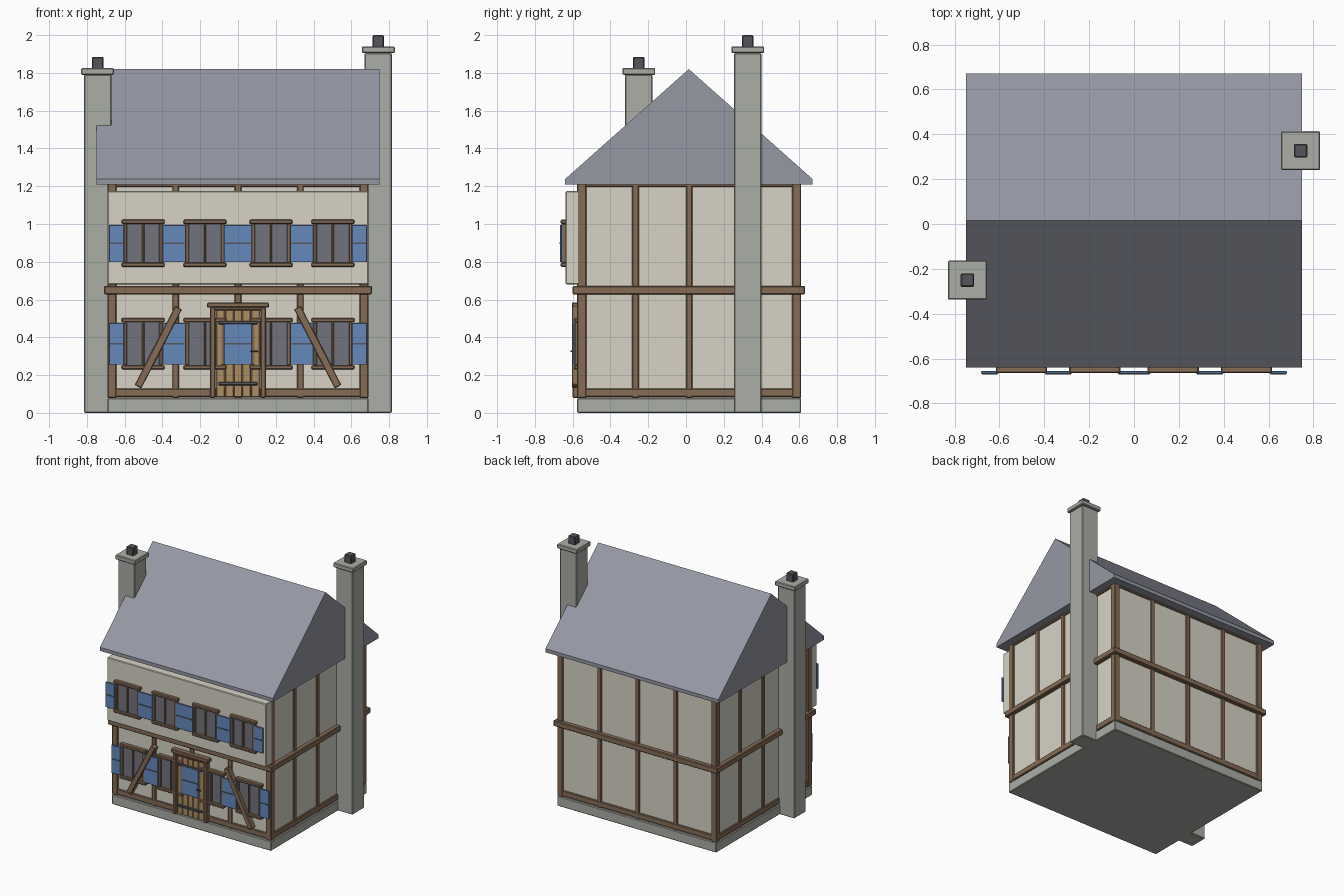
import bpy, bmesh, math

if "Cube" in bpy.data.objects:
    bpy.data.objects.remove(bpy.data.objects["Cube"])


def material(name, r, g, b):
    m = bpy.data.materials.new(name)
    m.diffuse_color = (r, g, b, 1)
    m.use_nodes = True
    m.node_tree.nodes["Principled BSDF"].inputs["Base Color"].default_value = m.diffuse_color
    return m


PLASTER = material("plaster", 0.68, 0.65, 0.56)
TIMBER = material("timber", 0.24, 0.15, 0.09)
STONE = material("stone", 0.41, 0.42, 0.38)
SLATE = material("slate", 0.30, 0.31, 0.37)
BLUE = material("shutter_blue", 0.13, 0.25, 0.50)
GLASS = material("glass", 0.17, 0.17, 0.20)
OAK = material("door_oak", 0.42, 0.27, 0.12)
IRON = material("iron", 0.09, 0.09, 0.11)


def box(name, x0, x1, y0, y1, z0, z1, mat, bevel=0.005, tilt=0):
    """Box between limits, edges softened, optionally tilted about y."""
    bm = bmesh.new()
    bmesh.ops.create_cube(bm, size=1)
    bmesh.ops.scale(bm, vec=(x1 - x0, y1 - y0, z1 - z0), verts=bm.verts)
    me = bpy.data.meshes.new(name)
    bm.to_mesh(me)
    bm.free()
    ob = bpy.data.objects.new(name, me)
    bpy.context.collection.objects.link(ob)
    ob.location = ((x0 + x1) / 2, (y0 + y1) / 2, (z0 + z1) / 2)
    ob.rotation_euler.y = tilt
    me.materials.append(mat)
    if bevel:
        mod = ob.modifiers.new("bevel", 'BEVEL')
        mod.width = bevel
        mod.segments = 1
    return ob


# Body: stone plinth, plastered walls, jettied upper front
box("plinth", -0.69, 0.69, -0.577, 0.61, 0, 0.078, STONE)
box("walls", -0.677, 0.677, -0.563, 0.597, 0.07, 1.22, PLASTER, 0)
box("upper_front_panel", -0.69, 0.69, -0.637, -0.53, 0.68, 1.175, PLASTER)

# Timber rails that run all the way round
box("sill_beam", -0.688, 0.688, -0.573, 0.607, 0.085, 0.13, TIMBER)
box("floor_beam", -0.71, 0.71, -0.6, 0.63, 0.628, 0.672, TIMBER)
box("top_beam", -0.688, 0.688, -0.573, 0.607, 1.197, 1.225, TIMBER)

# Timber posts: corners, then three between on every side
for x in (-0.667, 0.667):
    for y in (-0.552, 0.586):
        box("corner_post", x - 0.024, x + 0.024, y - 0.024, y + 0.024, 0.078, 1.22, TIMBER)
    for y in (-0.267, 0.017, 0.301):
        box("side_post", x - 0.02, x + 0.02, y - 0.018, y + 0.018, 0.078, 1.22, TIMBER)
for x in (-0.33, 0, 0.33):
    for y in (-0.552, 0.586):
        box("wall_post", x - 0.018, x + 0.018, y - 0.02, y + 0.02, 0.078, 1.22, TIMBER)

# Roof: gabled prism with short vertical eaves
profile = [(-0.64, 1.21), (0.67, 1.21), (0.67, 1.238), (0.015, 1.82), (-0.64, 1.238)]
bm = bmesh.new()
face = bm.faces.new([bm.verts.new((-0.75, y, z)) for y, z in profile])
ext = bmesh.ops.extrude_face_region(bm, geom=[face])
bmesh.ops.translate(bm, vec=(1.5, 0, 0),
                    verts=[v for v in ext["geom"] if isinstance(v, bmesh.types.BMVert)])
bmesh.ops.recalc_face_normals(bm, faces=bm.faces)
roof_mesh = bpy.data.meshes.new("roof")
bm.to_mesh(roof_mesh)
bm.free()
roof_mesh.materials.append(SLATE)
bpy.context.collection.objects.link(bpy.data.objects.new("roof", roof_mesh))

# Chimneys: stack, cap and pot
for x, y, top in ((-0.743, -0.25, 1.79), (0.743, 0.327, 1.905)):
    for part, r, z0, z1, mat in (("stack", 0.072, 0, top, STONE),
                                 ("cap", 0.087, top, top + 0.035, STONE),
                                 ("pot", 0.03, top + 0.03, top + 0.095, IRON)):
        box("chimney_" + part, x - r, x + r, y - r, y + r, z0, z1, mat)


def window(x, y, z0, z1):
    """Framed two-pane window with a pair of open shutters, on a wall at y."""
    box("window_glass", x - 0.1, x + 0.1, y - 0.012, y + 0.01, z0, z1, GLASS, 0)
    for dx, r in ((-0.094, 0.009), (0, 0.006), (0.094, 0.009)):
        box("window_upright", x + dx - r, x + dx + r, y - 0.024, y + 0.01, z0, z1, TIMBER, 0.003)
    box("window_lintel", x - 0.114, x + 0.114, y - 0.028, y + 0.01, z1, z1 + 0.023, TIMBER)
    box("window_sill", x - 0.114, x + 0.114, y - 0.028, y + 0.01, z0 - 0.022, z0, TIMBER)
    mid = (z0 + z1) / 2
    for s in (-1, 1):
        cx = x + s * 0.141
        box("shutter", cx - 0.039, cx + 0.039, y - 0.031, y - 0.02, z0 + 0.003, z1 - 0.005, BLUE, 0.002)
        box("shutter_bar", cx - 0.034, cx + 0.034, y - 0.034, y - 0.03, mid - 0.004, mid + 0.004, IRON, 0)


for wx in (-0.502, -0.175, 0.175, 0.502):
    window(wx, -0.636, 0.795, 1.0)
    window(wx, -0.565, 0.252, 0.48)

# Door: planks, frame, iron straps and handle
for i in range(5):
    px = (i - 2) * 0.046
    box("door_plank", px - 0.0215, px + 0.0215, -0.588, -0.555, 0.085, 0.548, OAK, 0.003)
for s in (-1, 1):
    a, b = sorted((s * 0.12, s * 0.148))
    box("door_post", a, b, -0.6, -0.55, 0.08, 0.56, TIMBER)
box("door_lintel", -0.163, 0.163, -0.604, -0.55, 0.557, 0.585, TIMBER)
box("door_header", -0.14, 0.14, -0.597, -0.55, 0.542, 0.56, TIMBER)
for z in (0.155, 0.478):
    box("door_strap", -0.103, 0.103, -0.597, -0.58, z - 0.009, z + 0.009, IRON, 0.003)
box("door_handle", 0.065, 0.105, -0.612, -0.605, 0.322, 0.331, IRON, 0.002)
box("door_handle_stem", 0.066, 0.074, -0.607, -0.58, 0.322, 0.331, IRON, 0)

# Diagonal braces leaning in beside the door
for s in (-1, 1):
    cx, cz = s * 0.422, 0.348
    angle = math.atan2(0.215, 0.418)
    box("diagonal_brace", cx - 0.02, cx + 0.02, -0.604, -0.56, cz - 0.235, cz + 0.235,
        TIMBER, 0.004, -s * angle)
